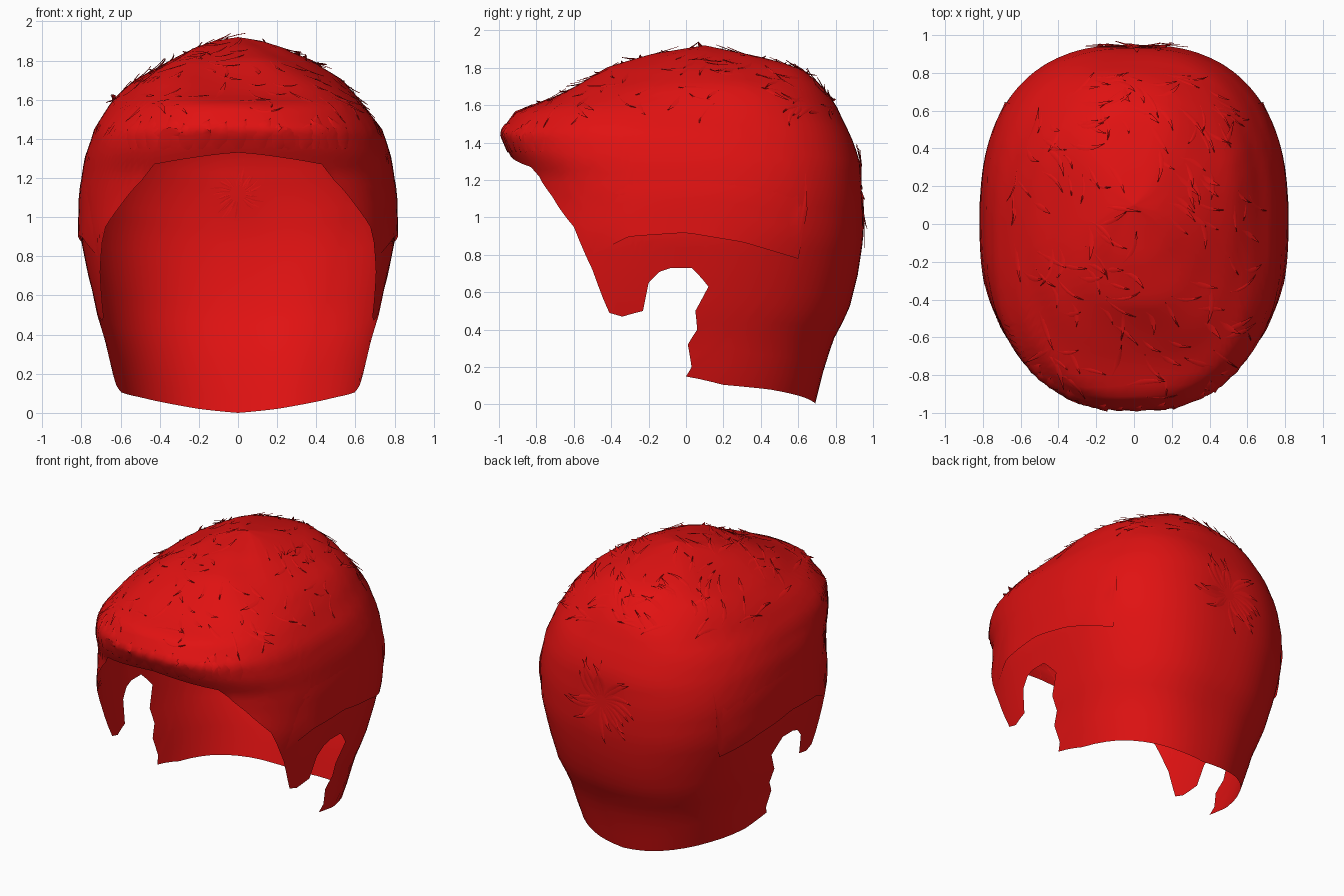
import bpy, bmesh, math, random
from mathutils import Vector
from mathutils.bvhtree import BVHTree

random.seed(4)
cube = bpy.data.objects.get("Cube")
if cube:
    bpy.data.objects.remove(cube)

RED = (0.75, 0.006, 0.006, 1)
red = bpy.data.materials.new("hair_red")
red.use_nodes = True
red.diffuse_color = RED
bsdf = red.node_tree.nodes["Principled BSDF"]
bsdf.inputs["Base Color"].default_value = RED
bsdf.inputs["Roughness"].default_value = 0.7

# Head profiles: (height, value) for half width, front and back
WIDTH = [(0, .57), (.1, .61), (.2, .64), (.35, .675), (.5, .72), (.7, .765), (.9, .805), (1.13, .81),
         (1.3, .785), (1.45, .735), (1.6, .63), (1.7, .53), (1.8, .36), (1.87, .21), (1.9, .12), (1.92, 0)]
FRONT = [(0, -.7), (.3, -.85), (.5, -.95), (.7, -.94), (1.1, -.87), (1.22, -.88), (1.35, -.95), (1.45, -.99),
         (1.57, -.91), (1.63, -.75), (1.72, -.57), (1.8, -.42), (1.87, -.18), (1.92, .1)]
BACK = [(0, .69), (.2, .74), (.35, .79), (.5, .87), (.7, .92), (.9, .95), (1.1, .95), (1.3, .93),
        (1.45, .88), (1.6, .8), (1.7, .72), (1.8, .61), (1.87, .35), (1.92, .1)]
# Squareness of the front and back halves of each section
FRONT_POWER = [(0, .8), (.7, .79), (.95, .77), (1.35, .77), (1.6, .84), (1.92, .84)]
BACK_POWER = [(0, .86), (.5, .81), (1.92, .8)]
# Lower hair edge: (y, z, azimuth the column grows towards)
EDGE = [(-.97, 1.33, 0), (-.92, 1.31, 14), (-.83, 1.27, 28), (-.77, 1.19, 38), (-.69, 1.07, 44), (-.6, .95, 50),
        (-.5, .72, 58), (-.41, .49, 64), (-.34, .47, 68), (-.23, .5, 73), (-.2, .65, 77), (-.14, .71, 81),
        (-.08, .73, 85), (.03, .73, 92), (.12, .63, 99), (.05, .5, 106), (.06, .4, 111), (.01, .32, 115),
        (.03, .2, 121), (0, .15, 125), (.2, .105, 132), (.45, .08, 145), (.61, .045, 160), (.67, .02, 170),
        (.7, 0, 180)]
TOP = 1.92
CENTRE = Vector((0, 0, 1))
WHORL = Vector((0, .95, 1.12))


def lookup(table, z):
    for (z0, v0), (z1, v1) in zip(table, table[1:]):
        if z <= z1:
            return v0 + (v1 - v0) * (z - z0) / (z1 - z0)
    return table[-1][1]


def signed_power(v, p):
    return math.copysign(abs(v) ** p, v)


def squareness(cosine, z):
    return lookup(FRONT_POWER if cosine > 0 else BACK_POWER, z)


def surface(angle, z, lift=0):
    f, b = lookup(FRONT, z), lookup(BACK, z)
    e = squareness(math.cos(angle), z)
    p = Vector((lookup(WIDTH, z) * signed_power(math.sin(angle), e),
                (f + b) / 2 - (b - f) / 2 * signed_power(math.cos(angle), e), z))
    dent = 0.012 * math.exp(-(p - WHORL).length_squared / 0.012)
    return p + (lift - dent) * (p - CENTRE).normalized()


def azimuth(y, z):
    f, b = lookup(FRONT, z), lookup(BACK, z)
    c = max(-1, min(1, ((f + b) / 2 - y) / ((b - f) / 2)))
    return math.acos(signed_power(c, 1 / squareness(c, z)))


def grid(bm, rows):
    verts = [[bm.verts.new(p) for p in row] for row in rows]
    for r0, r1 in zip(verts, verts[1:]):
        for i in range(len(r0) - 1):
            bm.faces.new((r0[i], r0[i + 1], r1[i + 1], r1[i]))


def finish(bm, name):
    mesh = bpy.data.meshes.new(name)
    bm.to_mesh(mesh)
    mesh.materials.append(red)
    ob = bpy.data.objects.new(name, mesh)
    bpy.context.collection.objects.link(ob)
    bpy.ops.object.select_all(action="DESELECT")
    ob.select_set(True)
    bpy.context.view_layer.objects.active = ob
    bpy.ops.object.shade_smooth_by_angle(angle=math.radians(50))


# Main hair shell: columns fan up from the lower edge to the crown
keys = [(azimuth(y, z), z, math.radians(a)) for y, z, a in EDGE]
columns = []
for k0, k1 in zip(keys, keys[1:]):
    for s in range(3):
        columns.append([u + (v - u) * s / 3 for u, v in zip(k0, k1)])
columns.append(list(keys[-1]))
both = [[-a, z, -t] for a, z, t in reversed(columns)] + columns[1:]
ROWS = 34
shell_rows = []
for a, z0, target in both:
    row = []
    for r in range(ROWS + 1):
        f = math.sin(r / ROWS * math.pi / 2)
        ang = a + (target - a) * (1 - (1 - f) ** 5)
        z = z0 + (TOP - z0) * f
        wave = 0.009 * math.sin(5 * ang + 14 * z) * max(0, min(1, (z - 1.3) * 3))
        row.append(surface(ang, z, wave * (1 - f ** 8)))
    shell_rows.append(row)
shell = bmesh.new()
grid(shell, shell_rows)
bmesh.ops.remove_doubles(shell, verts=shell.verts, dist=0.0005)
bmesh.ops.recalc_face_normals(shell, faces=shell.faces)
tree = BVHTree.FromBMesh(shell)
finish(shell, "hair_shell")

# Side layers: combed-down panels that merge into the shell at the top and front
LOWER = [(-.5, .8), (-.42, .84), (-.3, .9), (0, .92), (.3, .87), (.6, .78), (.64, 1.04)]
for side, name in ((1, "left_side_layer"), (-1, "right_side_layer")):
    bm = bmesh.new()
    rows = []
    for i in range(25):
        y = -.5 + 1.14 * i / 24
        z0 = lookup(LOWER, y)
        raised = .013 * min(1, i / 4)
        row = []
        for r in range(9):
            z = z0 + (1.4 - z0) * r / 8
            row.append(surface(side * azimuth(y, z), z, raised - (raised + .01) * r / 8))
        rows.append(row)
    grid(bm, rows)
    bmesh.ops.recalc_face_normals(bm, faces=bm.faces)
    finish(bm, name)


def strand(bm, start, direction, length, width, lift, ridge=0.003, steps=6):
    """Tapered, ridged ribbon that follows the shell and rises towards its tip."""
    p, d, rows = start.copy(), direction.normalized(), []
    bend = random.uniform(-.2, .2)
    for i in range(steps + 1):
        t = i / steps
        loc, n, _, _ = tree.find_nearest(p)
        if n.dot(loc - CENTRE) < 0:
            n = -n
        d = (d - n * d.dot(n)).normalized()
        across = d.cross(n)
        w = width * (0.1 + math.sin(math.pi * (0.15 + 0.85 * t))) / 2
        c = loc + n * (lift * t * t - 0.002)
        rows.append([c - across * w, c + n * ridge, c + across * w])
        d = (d + across * bend).normalized()
        p = loc + d * length / steps
    grid(bm, rows)


# Loose strands over the crown, swept forward and to one side
bm = bmesh.new()
for _ in range(150):
    start = surface(random.uniform(-math.pi, math.pi), random.uniform(1.56, 1.89))
    direction = Vector((random.gauss(.6, .4), random.gauss(-.5, .4), 0))
    strand(bm, start, direction, random.uniform(.1, .22), random.uniform(.014, .028), random.uniform(.008, .028))
finish(bm, "crown_strands")

# Whorl of strands on the back of the head
bm = bmesh.new()
for i in range(22):
    a = i / 22 * math.tau + random.uniform(-.1, .1)
    d = Vector((math.cos(a), 0, math.sin(a)))
    strand(bm, WHORL + d * .04, d, random.uniform(.15, .28), .032, random.uniform(.01, .025))
finish(bm, "back_whorl")

# Rolled locks swept up across the fringe
bm = bmesh.new()
for i in range(17):
    a = math.radians(-40 + 5 * i)
    lean = Vector((-math.sin(a) * .8 + random.uniform(-.3, .3), 0, 1))
    strand(bm, surface(a, 1.35), lean, random.uniform(.14, .2), .09, .001, .008)
finish(bm, "fringe_locks")
